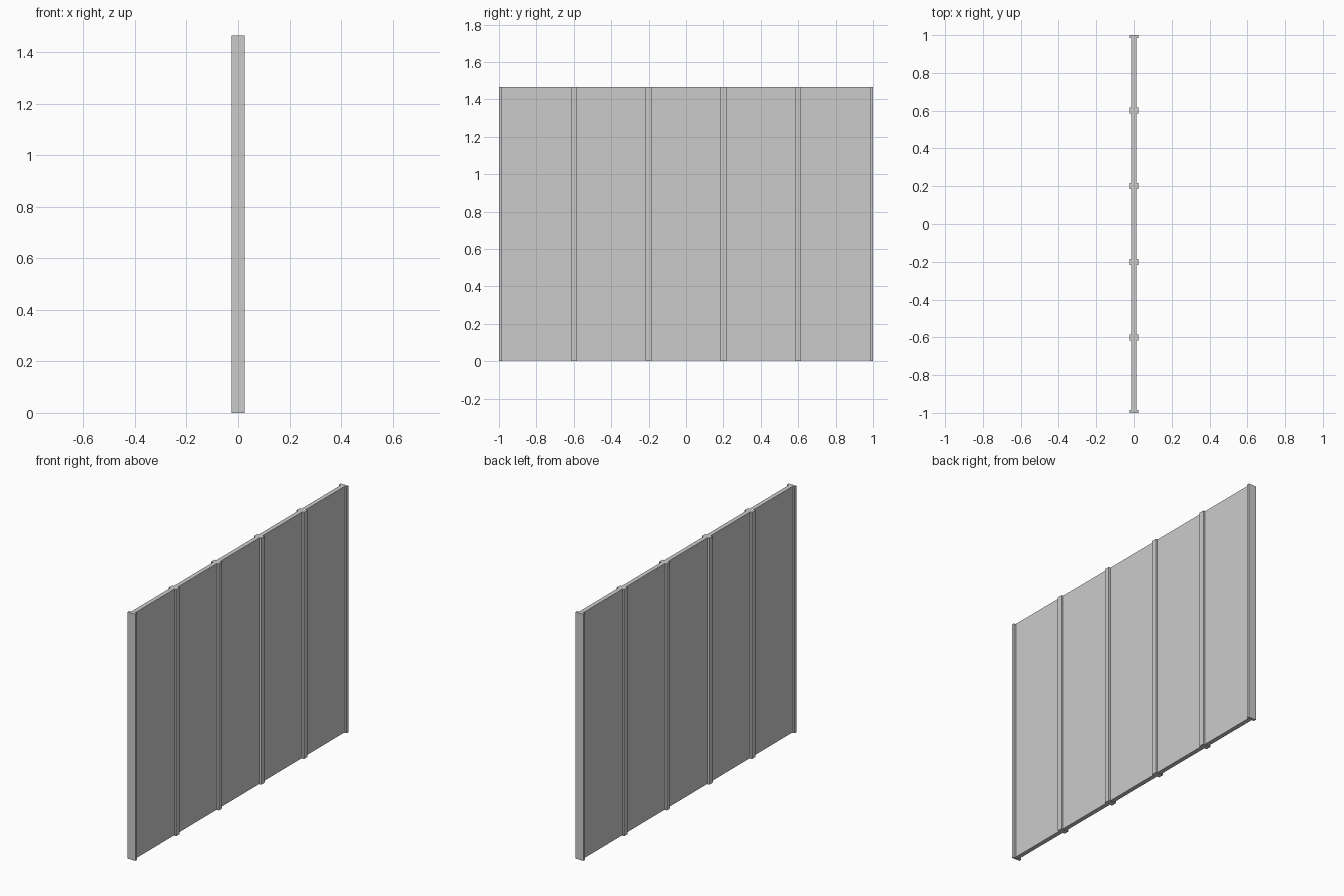
import bpy

if "Cube" in bpy.data.objects:
    bpy.data.objects.remove(bpy.data.objects["Cube"])

HEIGHT = 1.465
PANEL_T = 0.026      # panel thickness
POST_T = 0.05        # post thickness
POST_W = 0.032       # width of an intermediate post


def box(name, x0, x1, y0, y1, z0, z1):
    bpy.ops.mesh.primitive_cube_add(
        size=1, location=((x0 + x1) / 2, (y0 + y1) / 2, (z0 + z1) / 2))
    ob = bpy.context.object
    ob.name = name
    ob.scale = (x1 - x0, y1 - y0, z1 - z0)
    bpy.ops.object.transform_apply(location=False, rotation=False, scale=True)
    return ob


# Upright posts: four full-width ones, and half-width ones at both ends
spans = []
for i in range(6):
    y = -1 + 0.4 * i
    spans.append((max(-1, y - POST_W / 2), min(1, y + POST_W / 2)))
for i, (y0, y1) in enumerate(spans):
    kind = "end_post" if i in (0, 5) else "middle_post"
    box(f"{kind}_{i + 1}", -POST_T / 2, POST_T / 2, y0, y1, 0, HEIGHT)

# Flat panels fitted between neighbouring posts
for i in range(5):
    box(f"panel_{i + 1}", -PANEL_T / 2, PANEL_T / 2,
        spans[i][1], spans[i + 1][0], 0.003, HEIGHT)
